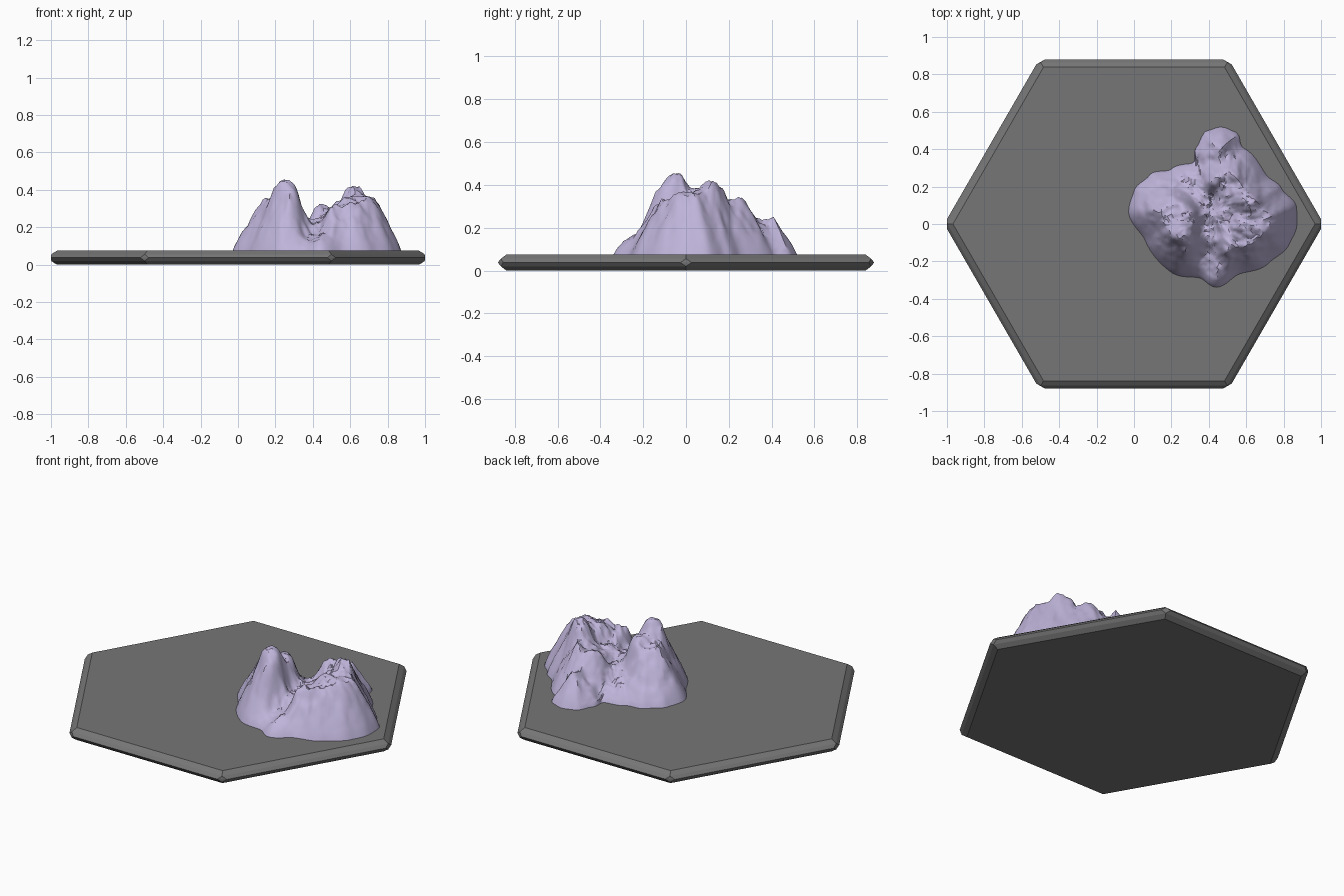
import bpy, bmesh, math
from mathutils import Vector, noise

if "Cube" in bpy.data.objects:
    bpy.data.objects.remove(bpy.data.objects["Cube"])


def material(name, rgb):
    m = bpy.data.materials.new(name)
    m.diffuse_color = (*rgb, 1)
    m.use_nodes = True
    m.node_tree.nodes["Principled BSDF"].inputs["Base Color"].default_value = m.diffuse_color
    return m


def make_object(name, bm, mat):
    bmesh.ops.recalc_face_normals(bm, faces=bm.faces)
    me = bpy.data.meshes.new(name)
    bm.to_mesh(me)
    bm.free()
    me.materials.append(mat)
    ob = bpy.data.objects.new(name, me)
    bpy.context.collection.objects.link(ob)
    return ob


stone = material("dark grey", (0.18, 0.18, 0.18))
rock = material("pale lavender", (0.52, 0.46, 0.70))

# Hexagonal tile: hull of top and bottom hexagons, corner ridges and cut waist
TOP, MID = 0.075, 0.0375
bm = bmesh.new()
for k in range(6):
    a = k * math.pi / 3
    c, s = math.cos(a), math.sin(a)
    for r, dz in ((0.968, MID), (0.998, 0.018)):
        for sign in (-1, 1):
            bm.verts.new((r * c, r * s, MID + sign * dz))
    for w in (-0.026, 0.026):
        bm.verts.new((c - w * s, s + w * c, MID))
bmesh.ops.convex_hull(bm, input=bm.verts)
bmesh.ops.dissolve_limit(bm, angle_limit=0.01, verts=bm.verts, edges=bm.edges)
make_object("hex_tile", bm, stone)

# Mountain footprint, and heights of its summits, saddles and spurs
OUTLINE = [(-.03, .07), (0, .18), (.08, .26), (.2, .295), (.32, .33), (.33, .41), (.39, .5),
           (.47, .52), (.55, .49), (.58, .41), (.71, .26), (.79, .19), (.87, .09),
           (.87, -.02), (.83, -.11), (.72, -.21), (.56, -.27), (.44, -.34),
           (.35, -.29), (.2, -.26), (.06, -.09)]
HEIGHTS = [(.26, -.05, .46), (.62, .12, .41), (.46, .42, .29), (.40, -.02, .21),
           (.39, .12, .21), (.31, .20, .20), (.41, -.17, .17), (.53, -.13, .30),
           (.72, .0, .36), (.50, .06, .27), (.57, .26, .33), (.17, .06, .35),
           (.20, -.14, .36), (.74, .10, .36), (.13, .14, .28), (.44, .25, .31),
           (.27, .05, .38), (.60, .0, .36), (.46, .34, .25), (.63, -.12, .33)]
CX, CY = 0.43, 0.06
N, RINGS = 130, 34

polar = sorted((math.atan2(y - CY, x - CX), math.hypot(x - CX, y - CY)) for x, y in OUTLINE)
polar = [(polar[-1][0] - math.tau, polar[-1][1])] + polar + [(polar[0][0] + math.tau, polar[0][1])]


def rim(a):
    for (a0, r0), (a1, r1) in zip(polar, polar[1:]):
        if a0 <= a <= a1:
            t = (a - a0) / (a1 - a0)
            t = t * t * (3 - 2 * t)
            return r0 + (r1 - r0) * t


EDGE = [(CX + rim(a) * math.cos(a), CY + rim(a) * math.sin(a))
        for a in (-math.pi + math.tau * i / 200 for i in range(200))]


def height(x, y):
    total = wsum = 0
    for px, py, pz in HEIGHTS:
        w = 1 / ((x - px) ** 2 + (y - py) ** 2 + 0.0004) ** 1.7
        total += w * pz
        wsum += w
    d = min(math.hypot(x - ex, y - ey) for ex, ey in EDGE)
    f = min(1, d / 0.14) ** 0.9
    rough = (noise.noise(Vector((x * 13, y * 13, 1))) * 0.018
             + noise.noise(Vector((x * 30, y * 30, 5))) * 0.016
             + noise.noise(Vector((x * 60, y * 60, 9))) * 0.007)
    return TOP + (total / wsum - TOP) * f + rough * min(1, d / 0.08)


# Craggy mountain: rings shrinking from the footprint to the middle
bm = bmesh.new()
rings = []
for j in range(RINGS):
    ring = []
    for i in range(N):
        a = -math.pi + math.tau * (i + 0.5 * (j % 2)) / N
        r = rim(a) * (1 - j / RINGS)
        x, y = CX + r * math.cos(a), CY + r * math.sin(a)
        ring.append(bm.verts.new((x, y, max(height(x, y), TOP) if j else TOP - 0.003)))
    rings.append(ring)
for j in range(RINGS - 1):
    lo, hi = rings[j], rings[j + 1]
    for i in range(N):
        k = (i + 1) % N
        if j % 2 == 0:
            bm.faces.new((lo[i], lo[k], hi[i]))
            bm.faces.new((lo[k], hi[k], hi[i]))
        else:
            bm.faces.new((lo[i], lo[k], hi[k]))
            bm.faces.new((lo[i], hi[k], hi[i]))
tip = bm.verts.new((CX, CY, height(CX, CY)))
for i in range(N):
    bm.faces.new((rings[-1][i], rings[-1][(i + 1) % N], tip))
bm.faces.new(rings[0][::-1])
mountain = make_object("mountain", bm, rock)
bpy.context.view_layer.objects.active = mountain
mountain.select_set(True)
bpy.ops.object.shade_smooth_by_angle(angle=math.radians(35))
